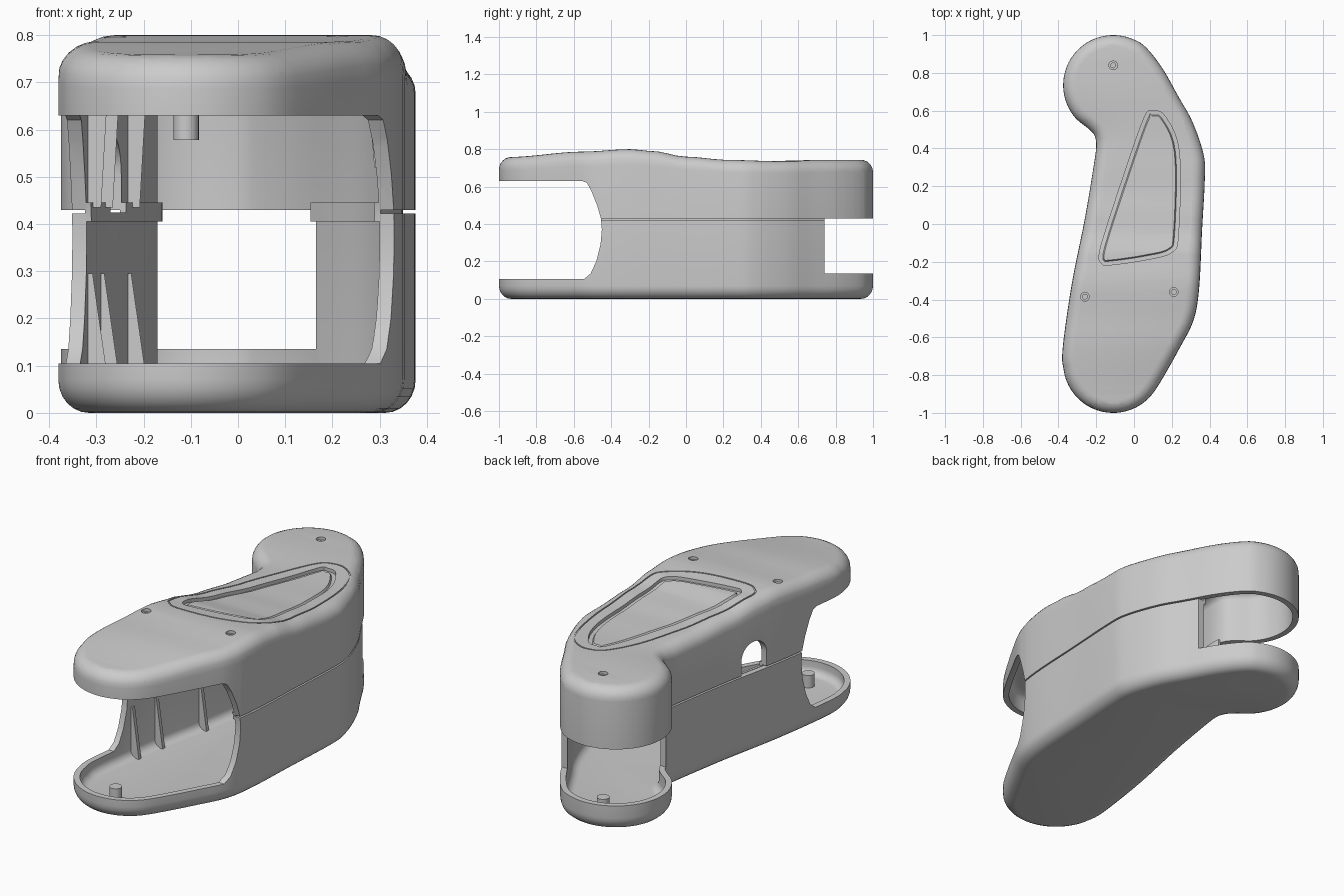
import bpy, bmesh, math
from mathutils import Vector

if "Cube" in bpy.data.objects:
    bpy.data.objects.remove(bpy.data.objects["Cube"])

# ---------- outlines and height helpers ----------
def arc(cx, cy, r, a0, a1, n):
    return [(cx + r * math.cos(math.radians(a0 + (a1 - a0) * i / n)),
             cy + r * math.sin(math.radians(a0 + (a1 - a0) * i / n))) for i in range(n + 1)]

def spline(pts, sub=5):
    """Closed Catmull-Rom curve through the points."""
    out, n, P = [], len(pts), [Vector(p) for p in pts]
    for i in range(n):
        a, b, c, d = (P[(i + k) % n] for k in (-1, 0, 1, 2))
        for s in range(sub):
            t = s / sub
            out.append(0.5 * (2 * b + (c - a) * t + (2 * a - 5 * b + 4 * c - d) * t * t
                              + (3 * b - a - 3 * c + d) * t ** 3))
    return out

def inset(path, d):
    n, out = len(path), []
    for i, p in enumerate(path):
        t = (path[(i + 1) % n] - path[i - 1]).normalized()
        out.append(p + Vector((-t.y, t.x)) * d)
    return out

BODY = spline(arc(-.11, .735, .265, 50, 240, 10)
              + [(-.21, .47), (-.2, .42), (-.21, .33), (-.26, .03), (-.33, -.32), (-.378, -.66)]
              + arc(-.11, -.735, .265, 188, 320, 8)
              + [(.15, -.82), (.24, -.66), (.315, -.51), (.345, -.34), (.36, -.04), (.375, .24),
                 (.368, .37), (.31, .54), (.235, .675), (.15, .825)])
PAD_OUTER = spline([(.1, .655), (.02, .605), (-.08, .39), (-.19, .03), (-.245, -.19), (-.225, -.25),
                    (-.15, -.28), (.08, -.26), (.25, -.18), (.3, -.06), (.305, .31), (.26, .55), (.18, .64)])
PAD = spline([(.1, .597), (.055, .565), (-.05, .27), (-.155, -.05), (-.185, -.17), (-.17, -.21),
              (-.13, -.217), (.06, -.19), (.2, -.15), (.235, -.05), (.24, .38), (.165, .57)])

TOP = .74
KNOTS = [(-1.1, .012), (-.95, .018), (-.55, .047), (-.3, .06), (-.18, .05), (0, .02),
         (.22, .003), (.45, -.003), (.75, .003), (1.1, .003)]
STEP = .05

def smooth_h(y):
    for (a, u), (b, v) in zip(KNOTS, KNOTS[1:]):
        if y <= b:
            t = (y - a) / (b - a)
            return u + (v - u) * t * t * (3 - 2 * t)
    return KNOTS[-1][1]

def rise(y):
    k = math.floor(y / STEP)
    f = y / STEP - k
    return smooth_h(k * STEP) * (1 - f) + smooth_h((k + 1) * STEP) * f

# ---------- mesh helpers ----------
def finish(bm, name):
    bmesh.ops.recalc_face_normals(bm, faces=bm.faces)
    me = bpy.data.meshes.new(name)
    bm.to_mesh(me)
    bm.free()
    ob = bpy.data.objects.new(name, me)
    bpy.context.collection.objects.link(ob)
    return ob

def loft(name, path, rings, closed=False, curved=False):
    """Skin rings of (inset, z); curved lets the upper part follow the saddle."""
    bm = bmesh.new()
    loops = [[bm.verts.new((p.x, p.y, z)) for p in inset(path, d)] for d, z in rings]
    n = len(path)
    for A, B in zip(loops, loops[1:] + ([loops[0]] if closed else [])):
        for i in range(n):
            j = (i + 1) % n
            bm.faces.new((A[i], A[j], B[j], B[i]))
    if not closed:
        bm.faces.new(loops[0])
        bm.faces.new(loops[-1])
    if curved:
        for k in range(-19, 20):
            bmesh.ops.bisect_plane(bm, geom=bm.verts[:] + bm.edges[:] + bm.faces[:], dist=1e-5,
                                   plane_co=(0, k * STEP, 0), plane_no=(0, 1, 0))
        for v in bm.verts:
            v.co.z += rise(v.co.y) * min(1, max(0, (v.co.z - .64) / .05))
    return finish(bm, name)

def prism(name, pts, axis, lo, hi):
    bm = bmesh.new()
    place = {'x': lambda p, a: (a, p[0], p[1]), 'y': lambda p, a: (p[0], a, p[1]),
             'z': lambda p, a: (p[0], p[1], a)}[axis]
    A, B = ([bm.verts.new(place(p, a)) for p in pts] for a in (lo, hi))
    for i in range(len(pts)):
        j = (i + 1) % len(pts)
        bm.faces.new((A[i], A[j], B[j], B[i]))
    bm.faces.new(A)
    bm.faces.new(B)
    return finish(bm, name)

def rod(name, x, y, r, lo, hi):
    return prism(name, arc(x, y, r, 0, 345, 23), 'z', lo, hi)

def cut(ob, cutters):
    bpy.context.view_layer.objects.active = ob
    for c in cutters:
        m = ob.modifiers.new("cut", 'BOOLEAN')
        m.operation, m.solver, m.object = 'DIFFERENCE', 'EXACT', c
        bpy.ops.object.modifier_apply(modifier=m.name)

# ---------- shells ----------
def fillet(r, h, z, sign, base=0, n=6):
    """Quarter-round ring list from the wall inwards."""
    return [(base + r * (1 - math.cos(a)), z + sign * h * math.sin(a))
            for a in (math.pi / 2 * i / n for i in range(n + 1))]

T = .03
upper = loft("upper_shell", BODY,
             fillet(.065, .065, TOP - .065, 1)[::-1] + [(0, .43), (T, .43)]
             + fillet(.045, .04, TOP - .075, 1, T), curved=True)
lower = loft("lower_shell", BODY,
             fillet(.065, .07, .07, -1)[::-1] + [(0, .422), (T, .422)]
             + fillet(.04, .04, .075, -1, T))
tongue = loft("seam_tongue", BODY, [(.027, .405), (.027, .445), (.04, .445), (.04, .405)], closed=True)

# ---------- cutters ----------
front_cut = prism("front_mouth_cutter",
                  [(-1.2, .105), (-.545, .105), (-.51, .135), (-.48, .2), (-.457, .29), (-.45, .37),
                   (-.455, .43), (-.475, .5), (-.505, .575), (-.53, .62), (-.555, .63), (-1.2, .63)],
                  'x', -.6, .6)
rear_cut = prism("rear_opening_cutter",
                 [(-.6, .46), (0, .46), (0, .74), (.6, .74), (.6, 1.2), (-.6, 1.2)], 'z', .135, .5)
arch_cut = prism("side_arch_cutter", [(-.22, .424)] + arc(-.14, .505, .08, 180, 0, 14) + [(-.06, .424)],
                 'x', -.5, -.1)
pad_cut = loft("pad_cutter", PAD, [(0, TOP + .05), (0, TOP - .018), (.02, TOP - .018),
                                   (.026, TOP - .007), (.034, TOP - .007)], curved=True)
line_cut = loft("pad_line_cutter", PAD_OUTER, [(0, TOP + .05), (0, TOP - .006), (.007, TOP - .006),
                                               (.007, TOP + .05)], closed=True, curved=True)
SCREWS = [(-.11, .84, .578), (-.26, -.385, .645), (.21, -.36, .645)]
screw_cuts = []
for x, y, _ in SCREWS:
    top = TOP + rise(y)
    screw_cuts += [rod("screw_cutter", x, y, .023, top - .015, top + .1),
                   rod("screw_cutter", x, y, .013, top - .028, top + .1)]
cut(upper, [front_cut, arch_cut, pad_cut, line_cut] + screw_cuts)
cut(lower, [front_cut, rear_cut])
cut(tongue, [front_cut, rear_cut, arch_cut])
for c in [front_cut, rear_cut, arch_cut, pad_cut, line_cut] + screw_cuts:
    bpy.data.objects.remove(c)

# ---------- screw bosses and floor pegs ----------
parts = [upper, lower, tongue]
for x, y, z in SCREWS:
    parts.append(rod("screw_boss", x, y, .027, z, .71 + rise(y)))
for y in (-.85, .84):
    parts.append(rod("floor_peg", -.11, y, .03, .03, .1))

# ---------- stiffening ribs along the inner walls ----------
def wall_x(y, side):
    return min((p for p in BODY if p.x * side > 0), key=lambda p: abs(p.y - y)).x

for side, ys, low in ((-1, (-.42, -.26, .02), .435), (1, (-.38, .1), .52)):
    for y in ys:
        x = wall_x(y, side) - side * .022
        parts.append(prism("lower_rib", [(x, .03), (x - side * .05, .03), (x - side * .012, .295), (x, .295)],
                           'y', y - .01, y + .01))
        parts.append(prism("upper_rib", [(x, low), (x - side * .03, low), (x - side * .045, .7), (x, .7)],
                           'y', y - .01, y + .01))

# ---------- shading ----------
bpy.ops.object.select_all(action='DESELECT')
for ob in parts:
    ob.select_set(True)
bpy.context.view_layer.objects.active = upper
bpy.ops.object.shade_smooth_by_angle(angle=math.radians(28))
